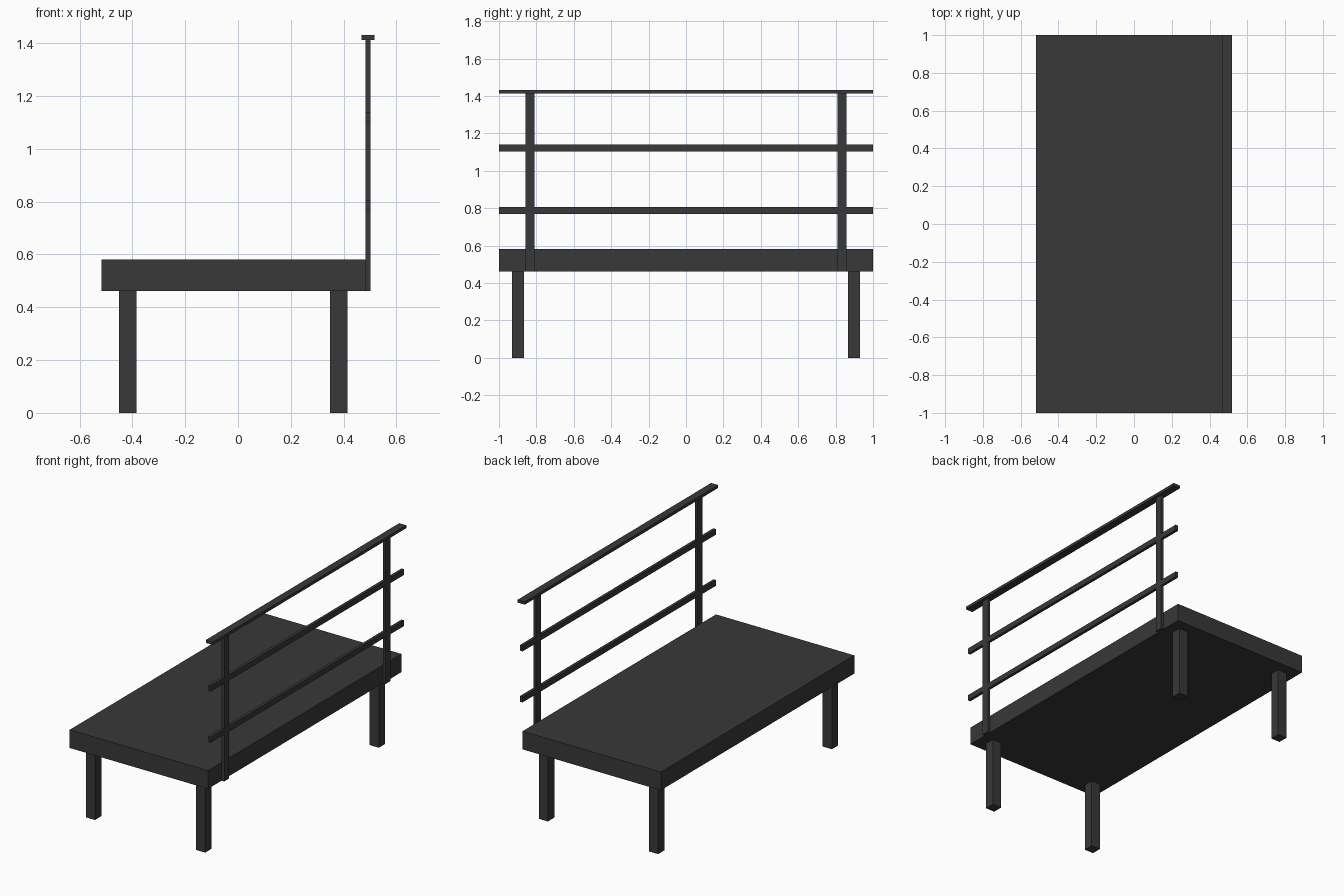
import bpy

if "Cube" in bpy.data.objects:
    bpy.data.objects.remove(bpy.data.objects["Cube"])

dark = bpy.data.materials.new("dark_grey")
dark.diffuse_color = (0.04, 0.04, 0.04, 1)
dark.use_nodes = True
dark.node_tree.nodes["Principled BSDF"].inputs["Base Color"].default_value = dark.diffuse_color


def box(name, x, y, z):
    """Axis-aligned box from (min, max) ranges."""
    centre = [(a + b) / 2 for a, b in (x, y, z)]
    bpy.ops.mesh.primitive_cube_add(size=1, location=centre)
    ob = bpy.context.object
    ob.name = name
    ob.scale = [b - a for a, b in (x, y, z)]
    bpy.ops.object.transform_apply(location=False, rotation=False, scale=True)
    ob.data.materials.append(dark)
    return ob


# Platform deck
DECK_Z = (0.462, 0.581)
box("deck", (-0.518, 0.483), (-1, 1), DECK_Z)

# Four square legs
LEG = 0.033
for side, cx in (("left", -0.417), ("right", 0.381)):
    for end, cy in (("front", -0.898), ("back", 0.898)):
        box(f"{end}_{side}_leg", (cx - LEG, cx + LEG),
            (cy - LEG, cy + LEG), (0, DECK_Z[0]))

# Railing posts fixed to the deck's right edge
RAIL_X = (0.483, 0.502)
for end, cy in (("front", -0.834), ("back", 0.834)):
    box(f"{end}_railing_post", RAIL_X, (cy - 0.025, cy + 0.025), (DECK_Z[0], 1.413))

# Two flat guard rails, flush with the posts
for name, z in (("lower_rail", (0.769, 0.806)), ("middle_rail", (1.103, 1.14))):
    box(name, RAIL_X, (-1, 1), z)

# Flat handrail on top
box("handrail", (0.467, 0.518), (-1, 1), (1.413, 1.432))
